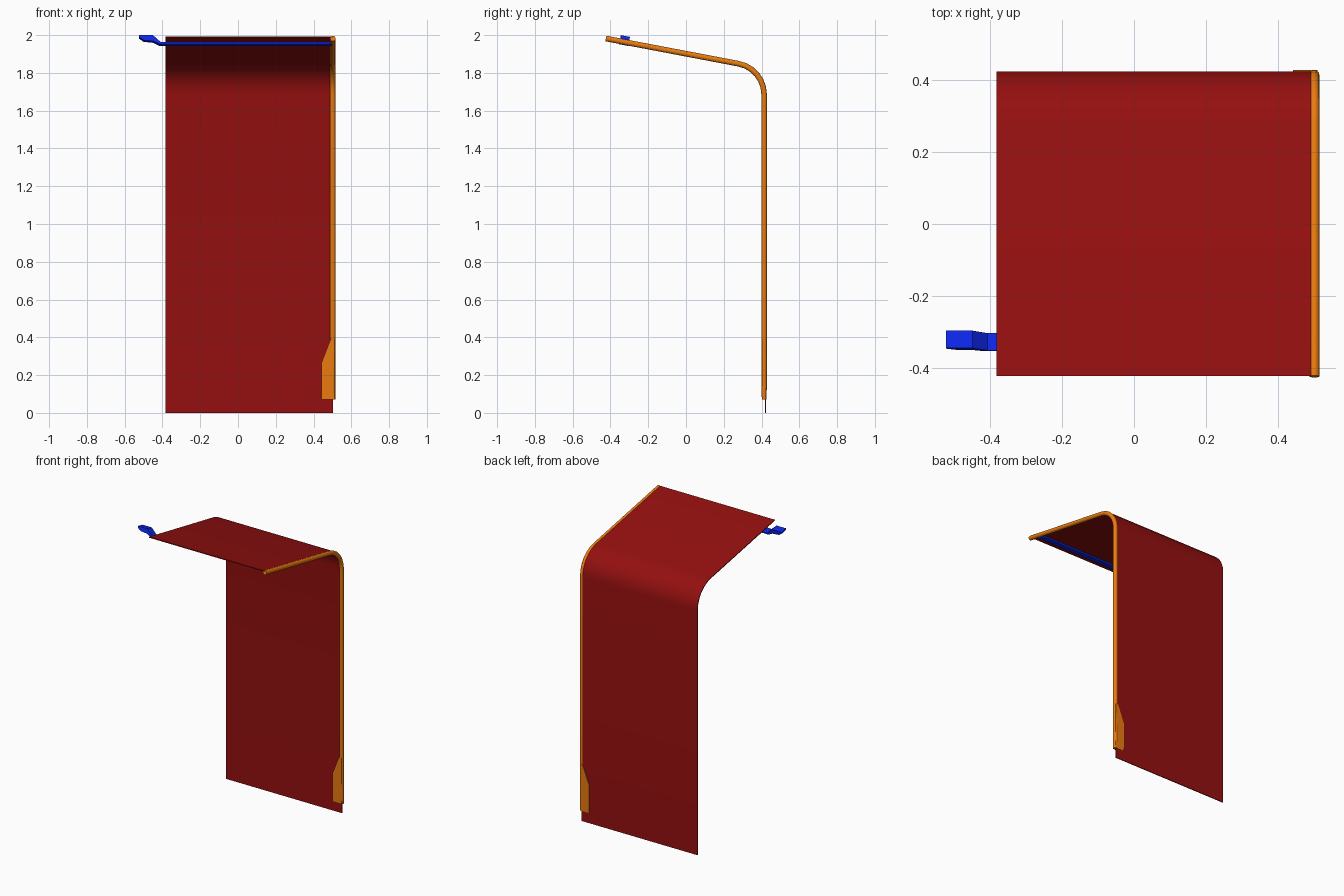
import bpy, bmesh, math

if "Cube" in bpy.data.objects:
    bpy.data.objects.remove(bpy.data.objects["Cube"])

def material(name, rgb):
    m = bpy.data.materials.new(name)
    m.diffuse_color = (*rgb, 1)
    m.use_nodes = True
    m.node_tree.nodes["Principled BSDF"].inputs["Base Color"].default_value = m.diffuse_color
    return m

RED = material("red", (0.30, 0.005, 0.005))
ORANGE = material("orange", (0.82, 0.20, 0.005))
BLUE = material("blue", (0.004, 0.02, 0.85))

# Shared side path: upright, bend, sloping top (y, z, normal angle)
BACK_Y, R, TILT = 0.4135, 0.165, math.atan(0.19)
A = math.pi / 2 - TILT
END = (-0.4243, 1.982)
CY = BACK_Y - R
CZ = (END[0] * math.cos(A) + END[1] * math.sin(A) - R - CY * math.cos(A)) / math.sin(A)

def path(bottoms, steps=6):
    pts = [(BACK_Y, z, 0) for z in bottoms]
    for i in range(steps + 1):
        t = A * i / steps
        pts.append((CY + R * math.cos(t), CZ + R * math.sin(t), t))
    return pts + [(*END, A)]

def finish(name, bm, mat, smooth):
    bmesh.ops.recalc_face_normals(bm, faces=bm.faces)
    me = bpy.data.meshes.new(name)
    bm.to_mesh(me)
    bm.free()
    me.materials.append(mat)
    ob = bpy.data.objects.new(name, me)
    bpy.context.collection.objects.link(ob)
    if smooth:
        bpy.ops.object.select_all(action='DESELECT')
        ob.select_set(True)
        bpy.context.view_layer.objects.active = ob
        bpy.ops.object.shade_smooth_by_angle(angle=math.radians(35))
    return ob

def loft(name, rings, mat, smooth=True):
    bm = bmesh.new()
    vs = [[bm.verts.new(p) for p in ring] for ring in rings]
    n = len(vs[0])
    for a, b in zip(vs, vs[1:]):
        for i in range(n):
            j = (i + 1) % n
            bm.faces.new((a[i], a[j], b[j], b[i]))
    bm.faces.new(vs[0])
    bm.faces.new(vs[-1])
    return finish(name, bm, mat, smooth)

def sweep(stations, section, scales=None):
    # section points are (x, offset along the path normal)
    return [[(x, y + d * s * math.cos(t), z + d * s * math.sin(t)) for x, d in section]
            for (y, z, t), s in zip(stations, scales or [1] * len(stations))]

# Curved sheet
sheet = [(-0.383, 0.0045), (0.503, 0.0045), (0.503, 0.0105), (-0.383, 0.0105)]
loft("sheet", sweep(path([0]), sheet), RED)

# Edge tube around the sheet's right side, slightly pinched at the foot
tube = [(0.502 + 0.0142 * math.sin(k * math.pi / 6), 0.0148 * math.cos(k * math.pi / 6))
        for k in range(12)]
stations = path([0.07, 0.14])
loft("edge_tube", sweep(stations, tube, [0.8] + [1] * (len(stations) - 1)), ORANGE)

# Flared plate at the foot of the tube
outline = [(0.510, 0.07), (0.442, 0.07), (0.442, 0.14), (0.442, 0.265), (0.490, 0.39), (0.510, 0.39)]
loft("foot_plate", [[(x, BACK_Y + side * (0.0118 if z < 0.1 else 0.0148), z) for x, z in outline]
                    for side in (-1, 1)], ORANGE, False)

# Cross bar with raised handle, tilted with the top: (x, height off the bar plane)
bar = [(-0.523, 0.044), (-0.450, 0.044), (-0.408, 0.006), (0.495, 0.006), (0.495, -0.005),
       (-0.415, -0.005), (-0.448, 0.012), (-0.500, 0.017), (-0.523, 0.034)]
c, s = math.cos(TILT), math.sin(TILT)
loft("bar_handle", [[(x, -0.329 + w * c + h * s, 1.952 - w * s + h * c) for x, h in bar]
                    for w in (-0.0245, 0.0245)], BLUE, False)
